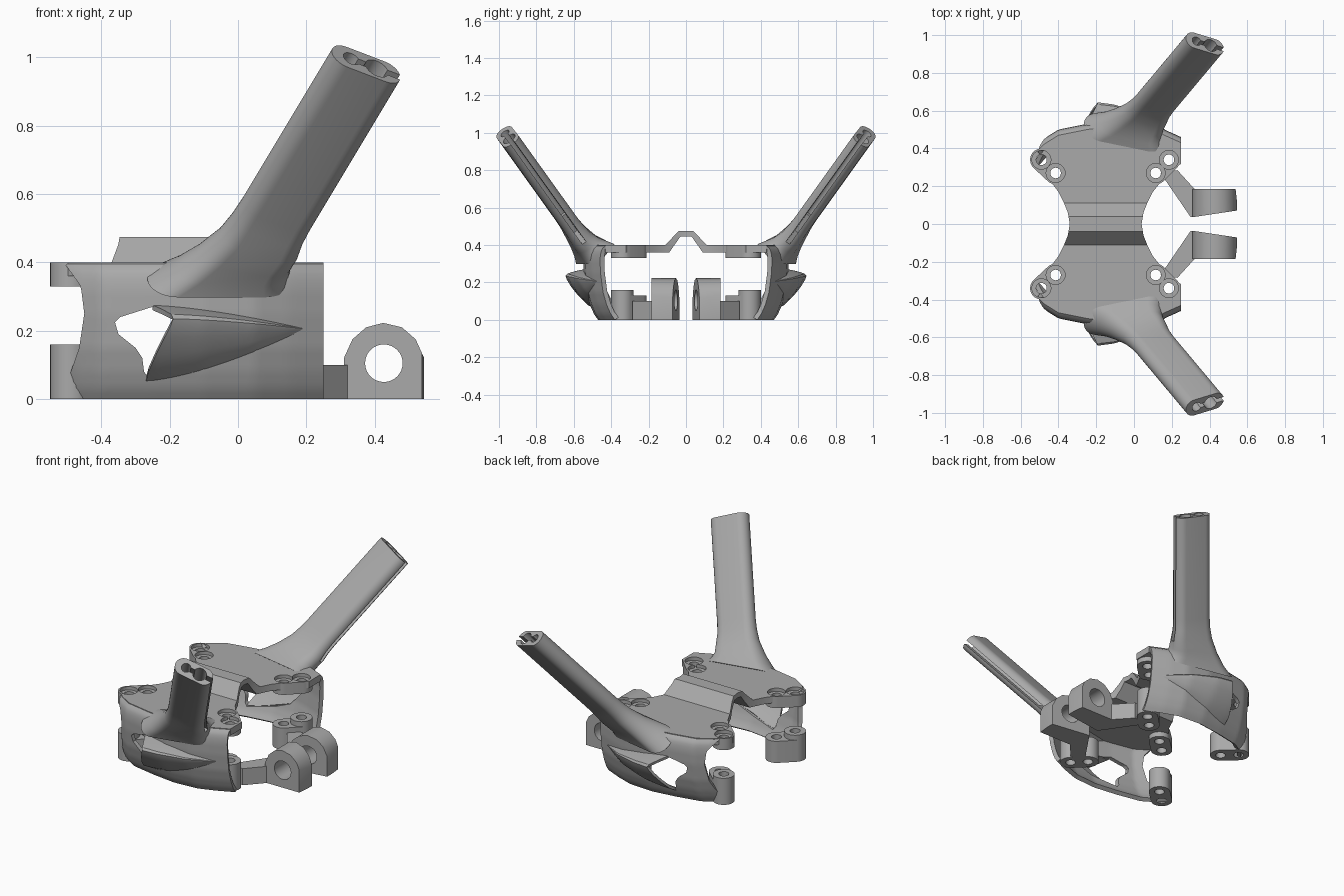
import bpy, bmesh, math
from mathutils import Vector, Matrix

cube = bpy.data.objects.get("Cube")
if cube:
    bpy.data.objects.remove(cube)

grey = bpy.data.materials.new("plain grey")
grey.use_nodes = True
COLOUR = (0.4, 0.4, 0.4, 1)
grey.diffuse_color = COLOUR
grey.node_tree.nodes["Principled BSDF"].inputs["Base Color"].default_value = COLOUR


def finish(name, bm):
    mesh = bpy.data.meshes.new(name)
    bm.to_mesh(mesh)
    bm.free()
    ob = bpy.data.objects.new(name, mesh)
    bpy.context.collection.objects.link(ob)
    mesh.materials.append(grey)
    return ob


def prism(name, points, low, high, axis="z"):
    """Extrude a flat outline along one axis."""
    place = {"z": lambda p, h: (p[0], p[1], h),
             "y": lambda p, h: (p[0], h, p[1]),
             "x": lambda p, h: (h, p[0], p[1])}[axis]
    bm = bmesh.new()
    face = bm.faces.new([bm.verts.new(place(p, low)) for p in points])
    top = bmesh.ops.extrude_face_region(bm, geom=[face])["geom"]
    shift = Vector(place((0, 0), high - low))
    bmesh.ops.translate(bm, vec=shift, verts=[g for g in top if isinstance(g, bmesh.types.BMVert)])
    bmesh.ops.recalc_face_normals(bm, faces=bm.faces)
    return finish(name, bm)


def loft(name, rows, closed=False):
    """Skin rows of points; closed rows become a capped tube."""
    bm = bmesh.new()
    grid = [[bm.verts.new(p) for p in row] for row in rows]
    n = len(rows[0])
    for a, b in zip(grid, grid[1:]):
        for j in range(n if closed else n - 1):
            k = (j + 1) % n
            bm.faces.new((a[j], b[j], b[k], a[k]))
    if closed:
        bm.faces.new(grid[0])
        bm.faces.new(grid[-1])
        bmesh.ops.recalc_face_normals(bm, faces=bm.faces)
    return finish(name, bm)


def apply_modifier(ob, kind, **settings):
    mod = ob.modifiers.new(kind, kind)
    for key, value in settings.items():
        setattr(mod, key, value)
    bpy.context.view_layer.objects.active = ob
    bpy.ops.object.modifier_apply(modifier=mod.name)


def combine(ob, other, operation="DIFFERENCE"):
    apply_modifier(ob, "BOOLEAN", object=other, operation=operation, solver="EXACT")
    bpy.data.objects.remove(other)


def circle(x, y, r, n=32):
    return [(x + r * math.cos(2 * math.pi * i / n), y + r * math.sin(2 * math.pi * i / n)) for i in range(n)]


def stadium(p, q, r, n=16):
    """Rounded slot outline around two centres."""
    start = math.atan2(q[1] - p[1], q[0] - p[0]) - math.pi / 2
    pts = []
    for c, base in ((q, start), (p, start + math.pi)):
        pts += [(c[0] + r * math.cos(base + math.pi * i / n), c[1] + r * math.sin(base + math.pi * i / n))
                for i in range(n + 1)]
    return pts


def interp(table, x):
    for (x0, y0), (x1, y1) in zip(table, table[1:]):
        if x <= x1:
            return y0 + (y1 - y0) * max(0, x - x0) / (x1 - x0)
    return table[-1][1]


RIM = [(-0.55, 0.37), (-0.48, 0.45), (-0.40, 0.50), (-0.25, 0.53), (-0.10, 0.55),
       (0.05, 0.54), (0.15, 0.505), (0.25, 0.46)]
INSET = [(0, 0.08), (0.03, 0.058), (0.08, 0.036), (0.15, 0.016), (0.25, 0.003), (0.32, 0),
         (0.36, 0.004), (0.385, 0.015), (0.40, 0.035)]
REAR_EDGE = [(0, -0.53), (0.05, -0.50), (0.15, -0.465), (0.25, -0.45), (0.33, -0.46), (0.40, -0.51)]


def wall_y(x, z):
    return interp(RIM, x) - interp(INSET, z)


# Screw bosses: outer and inner hole of each pair
PAIRS = [((-0.49, 0.34), (-0.415, 0.27)), ((0.185, 0.34), (0.115, 0.27))]
HOLES = [h for pair in PAIRS for h in pair]

# Top plate with its raised centre ridge
half = [(0.04, 0), (0.05, 0.06), (0.07, 0.11), (0.10, 0.17), (0.14, 0.22), (0.20, 0.28), (0.25, 0.32)]
half += [(x, y - 0.03) for x, y in reversed(RIM)]
half += [(-0.545, 0.33), (-0.49, 0.27), (-0.43, 0.21), (-0.40, 0.17), (-0.37, 0.11), (-0.35, 0.06), (-0.34, 0)]
outline = half + [(x, -y) for x, y in reversed(half[1:-1])]
section = [(0.6, 0.40), (0.11, 0.40), (0.04, 0.475)]
section += [(-y, z) for y, z in reversed(section)]
under = [(0.6, 0.36), (0.09, 0.36), (0.03, 0.445)]
section += [(-y, z) for y, z in under] + list(reversed(under))
plate = prism("top_plate", section, -0.7, 0.7, "x")
combine(plate, prism("cutter", outline, 0.2, 0.6), "INTERSECT")
for s in (1, -1):
    for p, q in PAIRS:
        ends = (p[0], s * p[1]), (q[0], s * q[1])
        combine(plate, prism("boss", stadium(*ends, 0.06), 0.33, 0.40), "UNION")
    for x, y in HOLES:
        combine(plate, prism("cutter", circle(x, s * y, 0.05), 0.38, 0.5))
        combine(plate, prism("cutter", circle(x, s * y, 0.028), 0.2, 0.5))

sides = []  # parts built at +y and mirrored afterwards

# Curved side wall with its air opening
rows = []
for i in range(25):
    z = 0.40 * i / 24
    x0 = interp(REAR_EDGE, z)
    xs = [x0 + (0.25 - x0) * j / 40 for j in range(41)]
    rows.append([(x, wall_y(x, z), z) for x in xs])
wall = loft("side_wall", rows)
apply_modifier(wall, "SOLIDIFY", thickness=0.025, offset=-1)
opening = [(-0.36, 0.225), (-0.345, 0.24), (-0.25, 0.27), (-0.20, 0.255), (0.08, 0.22), (0.0, 0.13),
           (-0.1, 0.09), (-0.26, 0.06), (-0.275, 0.08), (-0.28, 0.12), (-0.30, 0.15), (-0.35, 0.19)]
combine(wall, prism("cutter", opening, 0.3, 0.8, "y"))
sides.append(wall)

# Air scoop hood: (outward share, height, mouth x)
HOOD = [(0, 0.05, -0.27), (0.33, 0.08, -0.262), (0.62, 0.13, -0.24), (0.85, 0.18, -0.215), (0.97, 0.215, -0.197),
        (1, 0.235, -0.19), (0.9, 0.248, -0.195), (0.5, 0.262, -0.22), (0, 0.275, -0.25)]
rows = []
for out, z0, x0 in HOOD:
    row = []
    for j in range(25):
        t = j / 24
        x, z = x0 + (0.2 - x0) * t, z0 + (0.205 - z0) * t ** 1.5
        row.append((x, wall_y(x, z) + out * 0.115 * (1 - t) ** 0.9 - 0.004, z))
    rows.append(row)
scoop = loft("air_scoop", rows)
apply_modifier(scoop, "SOLIDIFY", thickness=0.015, offset=-1)
sides.append(scoop)

# Lower screw bosses, taller around the outer hole
for label, (p, q) in zip(("rear", "fore"), PAIRS):
    boss = prism(label + "_lower_boss", stadium(p, q, 0.06), 0, 0.13)
    combine(boss, prism("raise", circle(*p, 0.06), 0, 0.16), "UNION")
    for h in (p, q):
        combine(boss, prism("cutter", circle(*h, 0.028), -0.1, 0.3))
    sides.append(boss)

# Arm and ring mount
sides.append(prism("mount_arm", [(0.14, 0.27), (0.30, 0.036), (0.33, 0.04), (0.33, 0.175), (0.23, 0.285)], 0, 0.10))
arch = [(0.31, 0), (0.545, 0), (0.545, 0.12), (0.52, 0.175), (0.48, 0.21), (0.425, 0.223),
        (0.375, 0.21), (0.335, 0.175), (0.31, 0.12)]
ring = prism("ring_mount", arch, 0.0, 0.3, "y")
plan = [(0.31, 0.036), (0.55, 0.072), (0.538, 0.185), (0.31, 0.185)]
combine(ring, prism("cutter", plan, -0.1, 0.4), "INTERSECT")
combine(ring, prism("cutter", circle(0.427, 0.105, 0.055), -0.1, 0.4, "y"))
sides.append(ring)

# Slanted tube blending into the body
tip = Vector((0.375, 0.955, 0.98))
along = Vector((0.36, 0.43, 0.6)).normalized()
across = Vector((0.9, -0.27, -0.34))
across = (across - along * across.dot(along)).normalized()
depth = along.cross(across)
flat = Vector((0.97, -0.2, 0)).normalized()
rings = [(tip, 0.112, 0.05, 0), (tip - along * 0.6, 0.112, 0.05, 0), (tip - along * 0.66, 0.115, 0.052, 0.05),
         (tip - along * 0.72, 0.125, 0.058, 0.2), (Vector((0.015, 0.54, 0.41)), 0.145, 0.068, 0.55),
         (Vector((-0.02, 0.51, 0.38)), 0.175, 0.08, 0.85), (Vector((-0.05, 0.485, 0.352)), 0.22, 0.092, 1)]
rows = []
for centre, a, b, blend in rings:
    u = across.lerp(flat, blend).normalized()
    rows.append([centre + u * px + depth * py for px, py in stadium((b - a, 0), (a - b, 0), b)])
tube = loft("slanted_tube", rows, True)
frame = Matrix((across, depth, along)).transposed().to_4x4()
frame.translation = tip
box = [(-0.05, -0.012), (0.14, -0.012), (0.14, 0.012), (-0.05, 0.012)]
for shape, length in ((circle(0.035, 0, 0.037), 0.6), (circle(-0.048, 0, 0.026), 0.6), (box, 0.72)):
    cutter = prism("cutter", shape, -length, 0.1)
    cutter.data.transform(frame)
    combine(tube, cutter)
sides.append(tube)

# Mirror the side parts and shade everything
parts = [plate]
for ob in sides:
    twin = ob.copy()
    twin.data = ob.data.copy()
    twin.data.transform(Matrix.Diagonal((1, -1, 1, 1)))
    twin.data.flip_normals()
    bpy.context.collection.objects.link(twin)
    base = ob.name
    ob.name, twin.name = "back_" + base, "front_" + base
    parts += [ob, twin]
for ob in parts:
    ob.data.polygons.foreach_set("use_smooth", [True] * len(ob.data.polygons))
    ob.data.set_sharp_from_angle(angle=math.radians(32))
